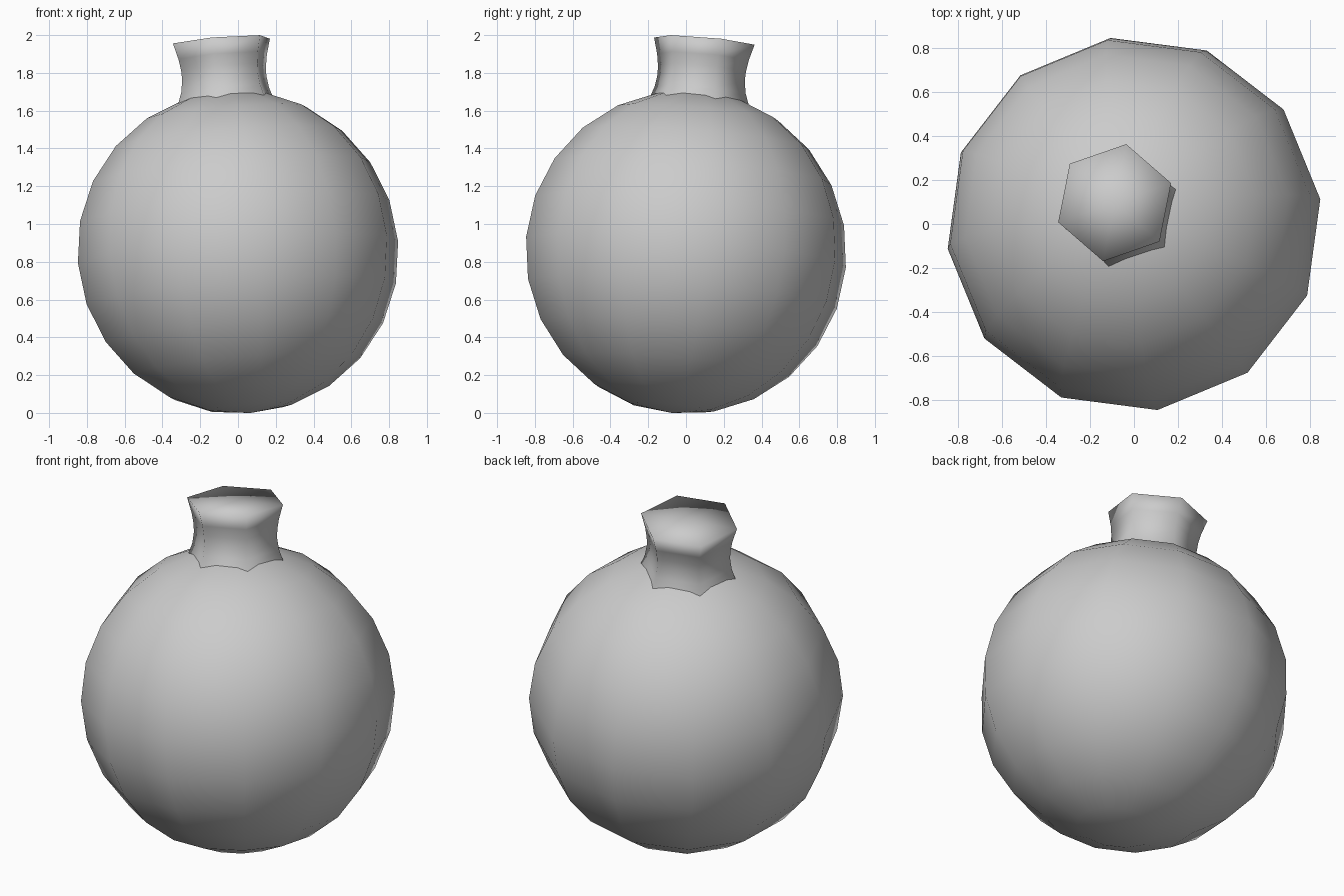
import bpy, bmesh, math
from mathutils import Vector, Matrix

if "Cube" in bpy.data.objects:
    bpy.data.objects.remove(bpy.data.objects["Cube"])

CENTRE = Vector((0, 0, 0.851))
AXIS = Vector((-0.088, 0.097, 1.117)).normalized()   # whole flask leans slightly
LEAN = Vector((0, 0, 1)).rotation_difference(AXIS).to_matrix().to_4x4()


def finish(name, bm, twist):
    """Lean the part about the body centre, smooth it and link it."""
    bmesh.ops.recalc_face_normals(bm, faces=bm.faces)
    bm.transform(Matrix.Translation(CENTRE) @ LEAN
                 @ Matrix.Rotation(math.radians(twist), 4, 'Z'))
    for f in bm.faces:
        f.smooth = True
    me = bpy.data.meshes.new(name)
    bm.to_mesh(me)
    bm.free()
    ob = bpy.data.objects.new(name, me)
    bpy.context.collection.objects.link(ob)
    return ob


# round body: 12-sided sphere
bm = bmesh.new()
bmesh.ops.create_uvsphere(bm, u_segments=12, v_segments=12, radius=0.857)
finish("body", bm, 7.4)

# six-sided waisted neck with a closed, smooth top
profile = [(0.285, 0.755), (0.268, 0.805), (0.246, 0.865), (0.236, 0.93),
           (0.238, 0.98), (0.248, 1.04), (0.272, 1.125)]
SIDES = 6
bm = bmesh.new()
rings = [[bm.verts.new((r * math.cos(math.tau * i / SIDES),
                        r * math.sin(math.tau * i / SIDES), h))
          for i in range(SIDES)] for r, h in profile]
for low, high in zip(rings, rings[1:]):
    for i in range(SIDES):
        j = (i + 1) % SIDES
        bm.faces.new((low[i], low[j], high[j], high[i]))
tip = bm.verts.new((0, 0, profile[-1][1]))
for i in range(SIDES):
    bm.faces.new((rings[-1][i], rings[-1][(i + 1) % SIDES], tip))
finish("neck", bm, 19)
